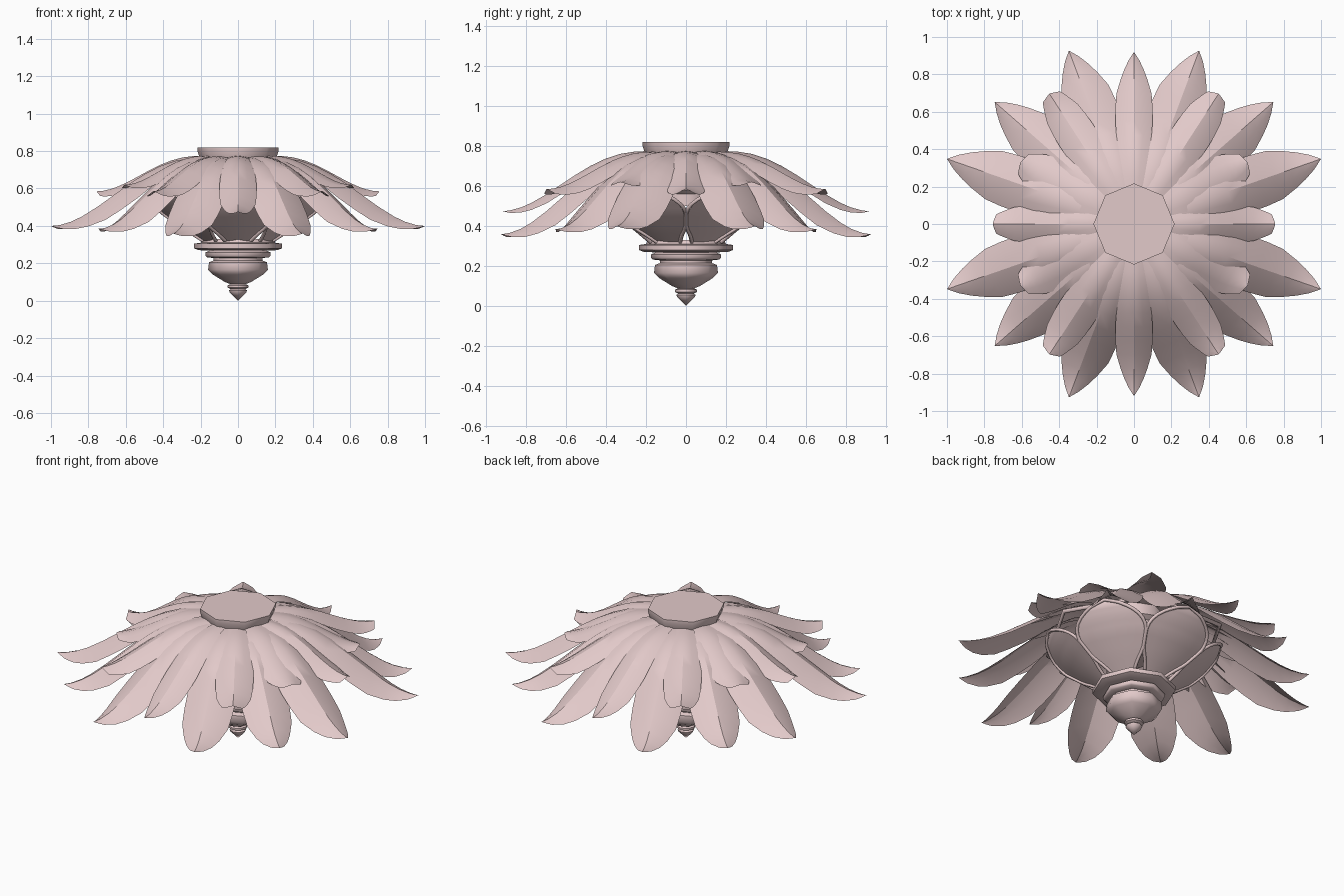
import bpy, bmesh
from math import sin, cos, pi, radians

cube = bpy.data.objects.get("Cube")
if cube:
    bpy.data.objects.remove(cube, do_unlink=True)

# Single dusty pink material
pink = bpy.data.materials.new("dusty_pink")
pink.use_nodes = True
colour = (0.76, 0.585, 0.585, 1)
pink.diffuse_color = colour
pink.node_tree.nodes["Principled BSDF"].inputs["Base Color"].default_value = colour


def finish(name, bm, angle=30):
    bmesh.ops.remove_doubles(bm, verts=bm.verts, dist=0.0005)
    bmesh.ops.recalc_face_normals(bm, faces=bm.faces)
    mesh = bpy.data.meshes.new(name)
    bm.to_mesh(mesh)
    bm.free()
    mesh.materials.append(pink)
    obj = bpy.data.objects.new(name, mesh)
    bpy.context.collection.objects.link(obj)
    bpy.ops.object.select_all(action='DESELECT')
    obj.select_set(True)
    bpy.context.view_layer.objects.active = obj
    bpy.ops.object.shade_smooth_by_angle(angle=radians(angle))


def grid(bm, rows):
    rings = [[bm.verts.new(p) for p in row] for row in rows]
    for a, b in zip(rings, rings[1:]):
        for i in range(len(a) - 1):
            bm.faces.new((a[i], a[i + 1], b[i + 1], b[i]))


def lathe(name, profile, sides=8):
    bm = bmesh.new()
    grid(bm, [[(r * cos(2 * pi * (i % sides) / sides),
                r * sin(2 * pi * (i % sides) / sides), z)
               for i in range(sides + 1)] for r, z in profile])
    finish(name, bm, 50)


def lerp(points, t):
    for (a, va), (b, vb) in zip(points, points[1:]):
        if t <= b:
            return va + (vb - va) * (t - a) / (b - a)
    return points[-1][1]


# Ceiling cap and the stem beneath it
lathe("ceiling_cap", [(0, .82), (.217, .82), (.217, .80), (.205, .765), (0, .765)])
lathe("inner_stem", [(.18, .77), (.18, .70), (.15, .68), (.15, .58),
                     (.12, .56), (.12, .50), (0, .50)])

# Finial below the bowl
lathe("finial", [(0, .33), (.19, .33), (.20, .31), (.235, .305), (.235, .28),
                 (.21, .27), (.15, .268), (.175, .258), (.175, .24), (.165, .232),
                 (.13, .228), (.13, .215), (.155, .205), (.16, .165), (.135, .14),
                 (.07, .10), (.04, .088), (.055, .082), (.055, .07), (.038, .062),
                 (.048, .055), (.045, .045), (0, 0)])

# Petals: outline half-widths along the length
POINTED = [(0, .42), (.2, .68), (.42, .95), (.55, 1), (.7, .92), (.84, .62), (.94, .28), (1, 0)]
BLUNT = [(0, .42), (.2, .68), (.45, .97), (.65, 1), (.8, .9), (.92, .66), (.97, .5), (1, .05)]


def petal(name, angle, reach, tip_z, half, outline, base_z, sag_depth):
    a = radians(angle)
    steps = [0, .1, .2, .3, .4, .5, .6, .7, .8, .87, .94, .97, 1]
    rows = []
    for t in steps:
        r = .18 + (reach - .18) * t
        drop = (t * t * (3 - 2 * t)) ** 1.35
        z = base_z + (tip_z - base_z) * drop
        w = half * lerp(outline, t)
        row = []
        for u in (-1, -.5, 0, .5, 1):
            s = u * w
            sag = sag_depth * abs(u) ** 1.5 * w / half * min(1, .3 + 1.5 * t)
            row.append((r * cos(a) - s * sin(a), r * sin(a) + s * cos(a), z - sag))
        rows.append(row)
    bm = bmesh.new()
    grid(bm, rows)
    finish(name, bm)


# angle, reach, tip height, half width, outline, base height, edge sag
upper = [(0, .755, .585, .1, BLUNT, .775, .05), (28.5, .69, .62, .115, BLUNT, .775, .035),
         (57, .83, .585, .108, BLUNT, .772, .05), (90, .92, .475, .102, POINTED, .775, .05)]
lower = [(19.2, 1.059, .40, .148, POINTED, .765, .075),
         (41.2, .99, .385, .14, POINTED, .76, .075),
         (69.4, .99, .36, .145, POINTED, .765, .075)]
for layer, kinds in (("upper_petal", upper), ("lower_petal", lower)):
    count = 0
    for angle, *shape in kinds:
        for a in sorted({angle % 360, (180 - angle) % 360, (180 + angle) % 360, -angle % 360}):
            count += 1
            petal(f"{layer}_{count}", a, *shape)

# Bowl of six arched panels: radius by height fraction
SIDES = 6
BOWL_R = [(0, .19), (.23, .29), (.5, .40), (.73, .475), (.9, .515), (1, .515)]


def bowl_point(s, u, centre, grow=0.0):
    width = min(1, .7 + 1.2 * s)
    if s > .45:
        width = 1 - ((s - .45) / .55) ** 2
    r = lerp(BOWL_R, s) + grow
    # straight chord between the ribs, bulging slightly outward in the middle
    x = r * (cos(pi / SIDES) + .08 * (1 - (u * width) ** 2))
    y = r * u * width * sin(pi / SIDES)
    return (x * cos(centre) - y * sin(centre), x * sin(centre) + y * cos(centre), .32 + .295 * s)


def tube(name, points, radius, cyclic=False):
    data = bpy.data.curves.new(name, 'CURVE')
    data.dimensions = '3D'
    data.bevel_depth = radius
    data.bevel_resolution = 1
    spline = data.splines.new('POLY')
    spline.points.add(len(points) - 1)
    for p, co in zip(spline.points, points):
        p.co = (*co, 1)
    spline.use_cyclic_u = cyclic
    data.materials.append(pink)
    bpy.context.collection.objects.link(bpy.data.objects.new(name, data))


levels = [i / 14 for i in range(12)] + [.84, .9, .95, .98, 1]
for k in range(SIDES):
    centre = (2 * k + 1) * pi / SIDES
    bm = bmesh.new()
    grid(bm, [[bowl_point(s, u / 3, centre) for u in range(-3, 4)] for s in levels])
    finish(f"bowl_panel_{k + 1}", bm, 40)
    side = [bowl_point(s, -1, centre, .004) for s in levels]
    other = [bowl_point(s, 1, centre, .004) for s in reversed(levels[:-1])]
    tube(f"panel_frame_{k + 1}", side + other, .01)

# Rim resting on the arch tops
tube("bowl_rim", [(.515 * cos(2 * k * pi / SIDES), .515 * sin(2 * k * pi / SIDES), .615)
                  for k in range(SIDES)], .012, True)
